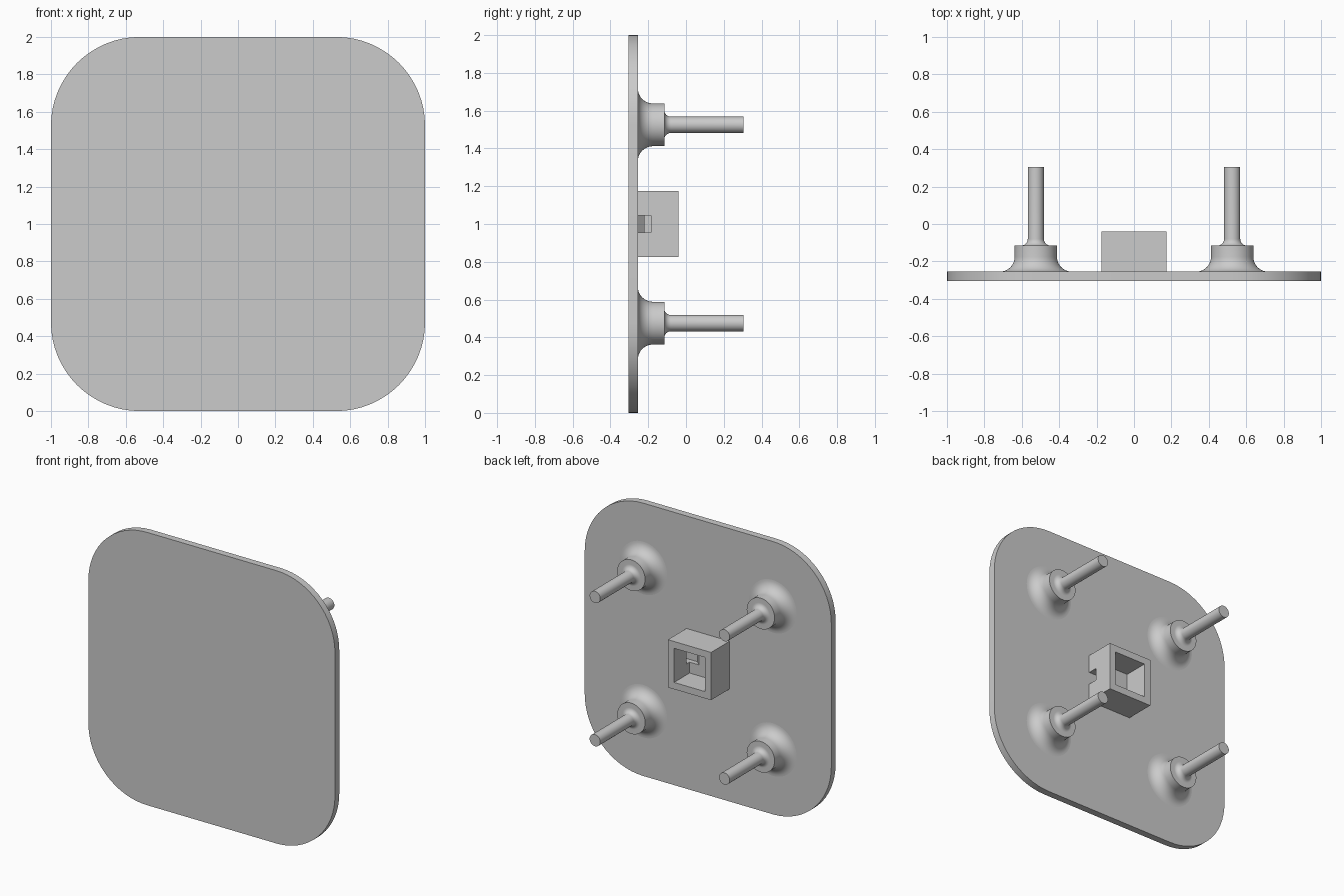
import bpy, bmesh
from math import cos, sin, pi, radians
from mathutils import Vector

if "Cube" in bpy.data.objects:
    bpy.data.objects.remove(bpy.data.objects["Cube"], do_unlink=True)

FRONT, BACK, TIP = -0.305, -0.255, 0.305
MID = 1.0          # height of the plate centre
SPREAD = 0.525     # offset of posts and corner centres

grey = bpy.data.materials.new("light_grey")
grey.use_nodes = True
grey.diffuse_color = (0.6, 0.6, 0.6, 1)
grey.node_tree.nodes["Principled BSDF"].inputs["Base Color"].default_value = (0.6, 0.6, 0.6, 1)


def finish(name, bm, smooth=False):
    bmesh.ops.recalc_face_normals(bm, faces=bm.faces)
    mesh = bpy.data.meshes.new(name)
    bm.to_mesh(mesh)
    bm.free()
    mesh.materials.append(grey)
    obj = bpy.data.objects.new(name, mesh)
    bpy.context.collection.objects.link(obj)
    if smooth:
        bpy.ops.object.select_all(action='DESELECT')
        obj.select_set(True)
        bpy.context.view_layer.objects.active = obj
        bpy.ops.object.shade_smooth_by_angle(angle=radians(35))
    return obj


def prism(name, outline, offset, smooth=False):
    """Extrude a closed outline of 3D points along an offset."""
    bm = bmesh.new()
    face = bm.faces.new([bm.verts.new(p) for p in outline])
    ext = bmesh.ops.extrude_face_region(bm, geom=[face], use_keep_orig=True)
    new = [g for g in ext["geom"] if isinstance(g, bmesh.types.BMVert)]
    bmesh.ops.translate(bm, verts=new, vec=Vector(offset))
    return finish(name, bm, smooth)


def block(name, half, y0, y1):
    corners = [(-half, y0, MID - half), (half, y0, MID - half),
               (half, y0, MID + half), (-half, y0, MID + half)]
    return prism(name, corners, (0, y1 - y0, 0))


def fillet(r, y, size, steps=10):
    """Concave quarter arc from (r + size, y) up to (r, y + size)."""
    return [(r + size * (1 - sin(a)), y + size * (1 - cos(a)))
            for a in (i * pi / 2 / steps for i in range(steps + 1))]


def post(name, x, z):
    profile = ([(0, BACK)] + fillet(0.113, BACK, 0.08) + [(0.113, -0.115)]
               + fillet(0.043, -0.115, 0.035) + [(0.043, TIP), (0, TIP)])
    bm = bmesh.new()
    verts = [bm.verts.new((x + r, y, z)) for r, y in profile]
    edges = [bm.edges.new(pair) for pair in zip(verts, verts[1:])]
    bmesh.ops.spin(bm, geom=verts + edges, cent=(x, 0, z), axis=(0, 1, 0),
                   angle=2 * pi, steps=48)
    bmesh.ops.remove_doubles(bm, verts=bm.verts, dist=0.0005)
    return finish(name, bm, True)


def cut(target, cutter):
    mod = target.modifiers.new("cut", 'BOOLEAN')
    mod.operation = 'DIFFERENCE'
    mod.solver = 'EXACT'
    mod.object = cutter
    bpy.context.view_layer.objects.active = target
    bpy.ops.object.modifier_apply(modifier=mod.name)
    bpy.data.objects.remove(cutter, do_unlink=True)


# Rounded square plate
radius = 1 - SPREAD
outline = []
for q, (sx, sz) in enumerate([(1, 1), (-1, 1), (-1, -1), (1, -1)]):
    for i in range(17):
        a = (q + i / 16) * pi / 2
        outline.append((sx * SPREAD + radius * cos(a), FRONT,
                        MID + sz * SPREAD + radius * sin(a)))
prism("plate", outline, (0, BACK - FRONT, 0), True)

# Four flared posts
for side, sx in (("left", 1), ("right", -1)):
    for level, sz in (("upper", 1), ("lower", -1)):
        post(f"{level}_{side}_post", sx * SPREAD, MID + sz * SPREAD)

# Square socket: open pocket and a side channel that ramps up to its floor
socket = block("socket", 0.175, BACK, -0.04)
cut(socket, block("pocket_cutter", 0.125, -0.22, 0.1))
channel = [(0.2, -0.265), (0.095, -0.265), (0.05, -0.22), (0.05, -0.185), (0.2, -0.185)]
cut(socket, prism("channel_cutter", [(x, y, MID - 0.045) for x, y in channel], (0, 0, 0.09)))
